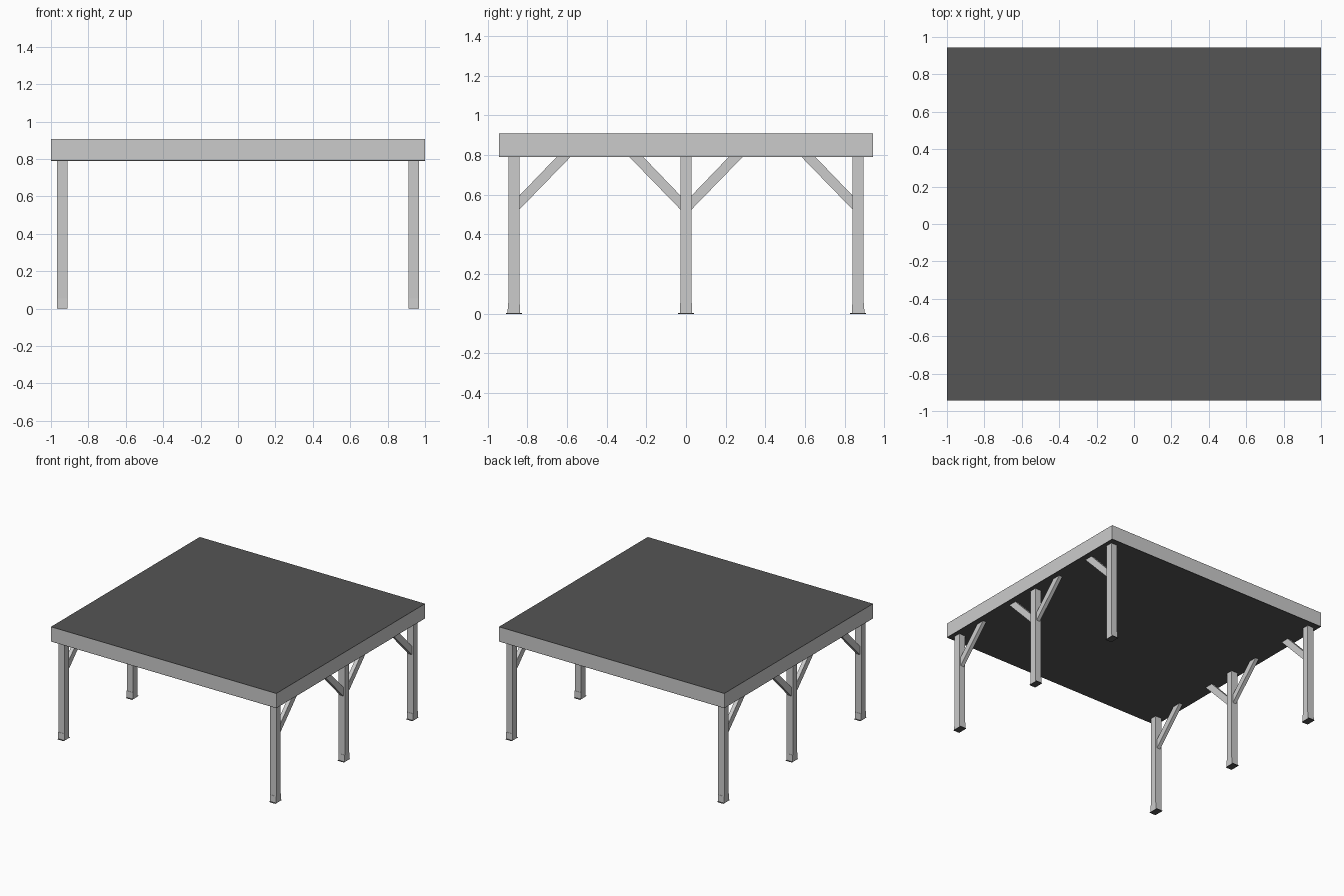
import bpy
import bmesh

if "Cube" in bpy.data.objects:
    bpy.data.objects.remove(bpy.data.objects["Cube"])

dark = bpy.data.materials.new("dark_roofing")
dark.diffuse_color = (0.09, 0.09, 0.09, 1)
dark.use_nodes = True
dark.node_tree.nodes["Principled BSDF"].inputs["Base Color"].default_value = dark.diffuse_color


def make(name, bm, mat=None):
    bmesh.ops.recalc_face_normals(bm, faces=bm.faces)
    me = bpy.data.meshes.new(name)
    bm.to_mesh(me)
    bm.free()
    ob = bpy.data.objects.new(name, me)
    bpy.context.collection.objects.link(ob)
    if mat:
        me.materials.append(mat)
    return ob


def box(name, x, y, z, mat=None):
    """Box from (min, max) pairs on each axis."""
    bm = bmesh.new()
    bmesh.ops.create_cube(bm, size=1)
    for v in bm.verts:
        v.co = [r[0] if c < 0 else r[1] for c, r in zip(v.co, (x, y, z))]
    return make(name, bm, mat)


def prism(name, profile, x0, x1):
    """Extrude a (y, z) profile along x."""
    bm = bmesh.new()
    face = bm.faces.new([bm.verts.new((x0, y, z)) for y, z in profile])
    ext = bmesh.ops.extrude_face_region(bm, geom=[face])["geom"]
    for v in ext:
        if isinstance(v, bmesh.types.BMVert):
            v.co.x = x1
    return make(name, bm)


# Flat roof: fascia body between dark top and soffit sheets
RX, RY, Z0, Z1 = 1.0, 0.943, 0.79, 0.908
box("roof_fascia", (-RX, RX), (-RY, RY), (Z0 + 0.004, Z1 - 0.002))
box("roof_top", (-RX, RX), (-RY, RY), (Z1 - 0.002, Z1), dark)
box("roof_soffit", (-RX, RX), (-RY, RY), (Z0, Z0 + 0.004), dark)

# Two rows of three posts with base brackets and knee braces
H = 0.0275
for sx, side in ((-1, "left"), (1, "right")):
    px = sx * 0.94
    for py, row, dirs in ((-0.868, "front", (1,)), (0, "middle", (-1, 1)),
                          (0.868, "back", (-1,))):
        tag = f"{side}_{row}"
        box(f"{tag}_post", (px - H, px + H), (py - H, py + H), (0.003, Z0))
        box(f"{tag}_base_plate", (px - H, px + H),
            (py - 0.04, py + 0.04), (0, 0.003), dark)
        for s in (-1, 1):
            prism(f"{tag}_base_bracket",
                  [(py + s * H, 0.003), (py + s * (H + 0.004), 0.003),
                   (py + s * (H + 0.002), 0.055), (py + s * H, 0.055)],
                  px - H, px + H)
        for d in dirs:
            prism(f"{tag}_knee_brace",
                  [(py + d * H, 0.525), (py + d * H, 0.595),
                   (py + d * 0.215, Z0), (py + d * 0.285, Z0)],
                  px - 0.015, px + 0.015)
